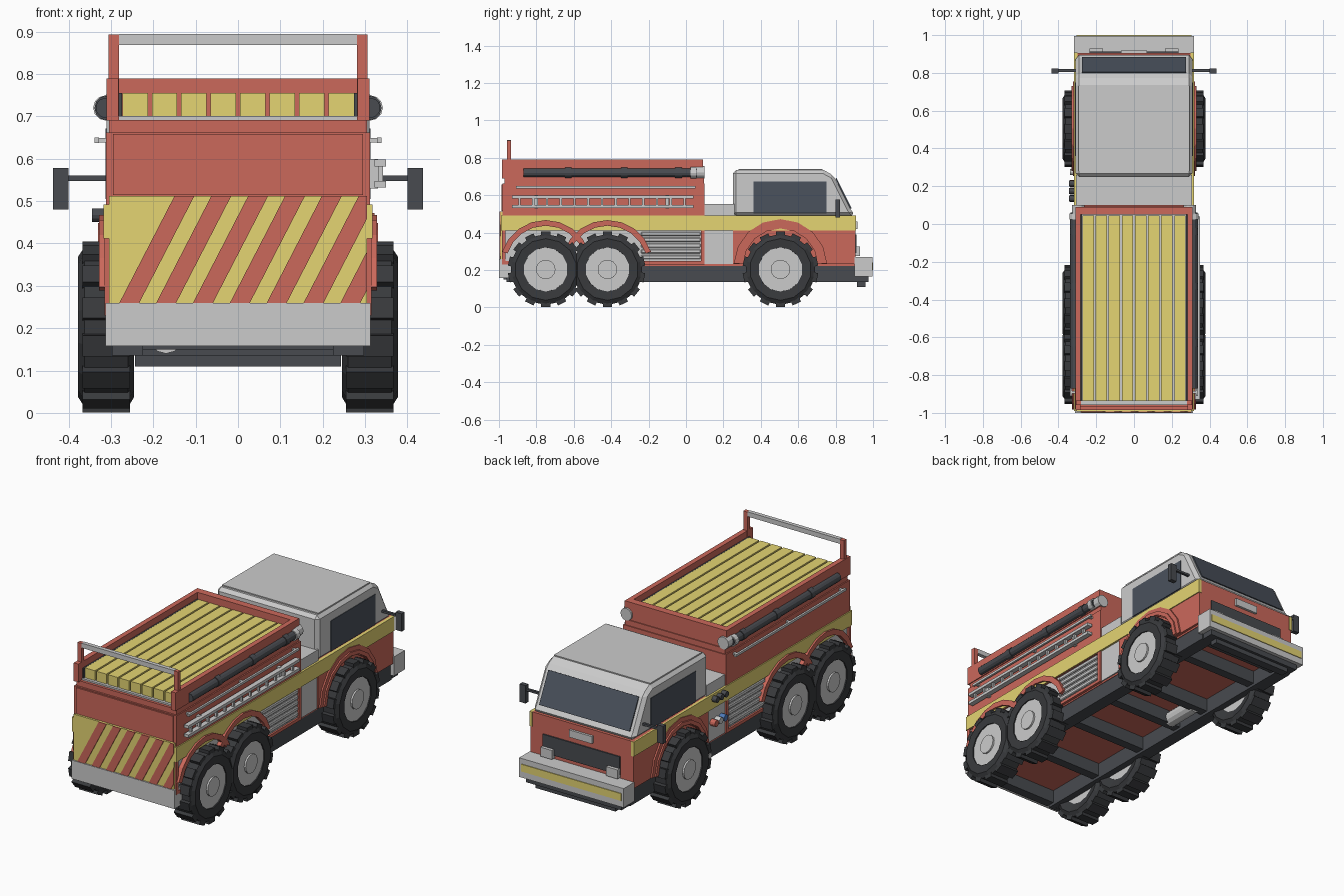
import bpy, bmesh, math
from mathutils import Matrix

if "Cube" in bpy.data.objects:
    bpy.data.objects.remove(bpy.data.objects["Cube"])


def material(name, rgb):
    m = bpy.data.materials.new(name)
    m.diffuse_color = (*rgb, 1)
    m.use_nodes = True
    m.node_tree.nodes["Principled BSDF"].inputs["Base Color"].default_value = m.diffuse_color
    return m


RED = material("red_paint", (0.60, 0.14, 0.105))
YEL = material("yellow_paint", (0.78, 0.66, 0.17))
DARK = material("dark_metal", (0.065, 0.07, 0.08))
TYRE = material("tyre_rubber", (0.04, 0.042, 0.046))
GLASS = material("tinted_glass", (0.07, 0.085, 0.11))
BLUE = material("blue_cap", (0.08, 0.2, 0.5))


def finish(name, bm, mat=None, bevel=0):
    bmesh.ops.recalc_face_normals(bm, faces=bm.faces)
    me = bpy.data.meshes.new(name)
    bm.to_mesh(me)
    bm.free()
    ob = bpy.data.objects.new(name, me)
    bpy.context.collection.objects.link(ob)
    if mat:
        me.materials.append(mat)
    if bevel:
        b = ob.modifiers.new("bevel", 'BEVEL')
        b.width, b.segments = bevel, 1
    return ob


def prism(name, pts, a, b, mat=None, axis='x', bevel=0):
    """Extrude an outline: (y, z) along x, or (x, z) along y."""
    bm = bmesh.new()
    at = (lambda p, t: (t, p[0], p[1])) if axis == 'x' else (lambda p, t: (p[0], t, p[1]))
    lo = [bm.verts.new(at(p, a)) for p in pts]
    hi = [bm.verts.new(at(p, b)) for p in pts]
    bm.faces.new(lo)
    bm.faces.new(hi)
    n = len(pts)
    for i in range(n):
        j = (i + 1) % n
        bm.faces.new((lo[i], lo[j], hi[j], hi[i]))
    return finish(name, bm, mat, bevel)


def box(name, x0, x1, y0, y1, z0, z1, mat=None, bevel=0):
    return prism(name, [(y0, z0), (y1, z0), (y1, z1), (y0, z1)], x0, x1, mat, 'x', bevel)


def sides(name, x0, x1, *rest, **kw):
    """The same box on both sides of the truck."""
    box(name + "_right", x0, x1, *rest, **kw)
    box(name + "_left", -x1, -x0, *rest, **kw)


def cyl(name, c, r, length, axis, mat=None, n=12):
    bm = bmesh.new()
    rot = Matrix.Rotation(math.pi / 2, 4, 'Y' if axis == 'x' else 'X')
    bmesh.ops.create_cone(bm, cap_ends=True, segments=n, radius1=r, radius2=r, depth=length,
                          matrix=Matrix.Translation(c) @ rot)
    return finish(name, bm, mat)


def lathe(name, prof, y, z, s, mat, n):
    """Spin an (x, radius) loop around a wheel axle."""
    bm = bmesh.new()
    rings = [[bm.verts.new((s * x, y + r * math.cos(t), z + r * math.sin(t))) for x, r in prof]
             for t in (2 * math.pi * (i + 0.5) / n for i in range(n))]
    k = len(prof)
    for i in range(n):
        a, b = rings[i], rings[(i + 1) % n]
        for j in range(k):
            bm.faces.new((a[j], a[(j + 1) % k], b[(j + 1) % k], b[j]))
    return finish(name, bm, mat)


def arch(name, y, z, r0, r1, a0, a1, x0, x1, mat, n=8):
    ang = [math.radians(a0 + (a1 - a0) * i / n) for i in range(n + 1)]
    pts = [(y + r1 * math.cos(t), z + r1 * math.sin(t)) for t in ang]
    pts += [(y + r0 * math.cos(t), z + r0 * math.sin(t)) for t in reversed(ang)]
    prism(name, pts, x0, x1, mat)


# Chassis: rails, cross members, floor and exhaust
sides("chassis_rail", 0.225, 0.297, -0.96, 0.91, 0.135, 0.23, DARK)
for i, y in enumerate((-0.95, -0.58, -0.22, 0.08, 0.3, 0.68, 0.87)):
    box(f"cross_member_{i}", -0.225, 0.225, y - 0.025, y + 0.025, 0.15, 0.23, DARK)
box("floor_panel", -0.3, 0.3, -0.96, 0.9, 0.222, 0.235, RED)
cyl("muffler", (-0.17, 0.19, 0.18), 0.04, 0.2, 'y')
cyl("exhaust_tip", (-0.26, 0.275, 0.18), 0.016, 0.16, 'x')

# Wheels
tyre = [(0.26, 0.115), (0.245, 0.165), (0.26, 0.19), (0.362, 0.19), (0.378, 0.165), (0.374, 0.118)]
for wname, y in (("rear", -0.75), ("middle", -0.42), ("front", 0.505)):
    for side, s in (("right", 1), ("left", -1)):
        tag = f"{wname}_{side}"
        lathe("tyre_" + tag, tyre, y, 0.203, s, TYRE, 14)
        cyl("rim_" + tag, (s * 0.315, y, 0.203), 0.122, 0.106, 'x', n=14)
        cyl("hub_" + tag, (s * 0.35, y, 0.203), 0.052, 0.055, 'x', n=14)
        bm = bmesh.new()
        for i in range(14):
            m = (Matrix.Translation((s * 0.311, y, 0.203)) @ Matrix.Rotation(2 * math.pi * i / 14, 4, 'X')
                 @ Matrix.Translation((0, 0, 0.187)) @ Matrix.Diagonal((0.112, 0.05, 0.03, 1)))
            bmesh.ops.create_cube(bm, size=1, matrix=m)
        finish("tread_" + tag, bm, TYRE)

# Rear body: grey lower, red upper, stripe
box("lower_body", -0.305, 0.305, -0.975, 0.1, 0.232, 0.42)
box("upper_body", -0.312, 0.312, -0.98, 0.1, 0.41, 0.662, RED)
box("body_cap", -0.305, 0.305, -0.97, 0.095, 0.662, 0.692, RED)
sides("stripe", 0.3, 0.318, -0.99, 0.908, 0.412, 0.492, YEL)
sides("body_sill", 0.3, 0.315, -0.975, 0.1, 0.23, 0.247, RED)
sides("front_post", 0.3, 0.315, 0.08, 0.1, 0.23, 0.415, RED)
sides("rear_post", 0.3, 0.315, -0.985, -0.965, 0.23, 0.415, RED)
for i in range(5):
    z = 0.258 + 0.031 * i
    sides(f"shutter_slat_{i}", 0.3, 0.314, -0.24, 0.078, z, z + 0.022, bevel=0.004)
for s in (1, -1):
    side = "right" if s > 0 else "left"
    for nm, y in (("rear", -0.75), ("middle", -0.42)):
        arch(f"{nm}_arch_{side}", y, 0.222, 0.215, 0.245, 18, 162, s * 0.3, s * 0.328, RED)
    arch("front_arch_" + side, 0.505, 0.222, 0.2, 0.25, 3, 177, s * 0.3, s * 0.322, RED)
    arch("front_arch_lip_" + side, 0.505, 0.222, 0.205, 0.226, 3, 177, s * 0.3, s * 0.33, RED)

# Rear face: panel, chevrons, bumper
box("rear_panel", -0.295, 0.295, -0.986, -0.97, 0.515, 0.658, RED)
box("chevron_board", -0.305, 0.305, -0.992, -0.97, 0.26, 0.512, YEL)
zb, zt, lean, edge = 0.26, 0.512, 0.13, 0.305
for i in range(7):
    xl = -0.28 + 0.087 * i
    top = [(min(x + lean, edge), zb + (zt - zb) * min(1, (edge - x) / lean)) for x in (xl, xl + 0.047)]
    pts = [(xl, zb), (xl + 0.047, zb), top[1]]
    if top[1][1] < zt and top[0][1] >= zt:
        pts.append((edge, zt))
    prism(f"chevron_{i}", pts + [top[0]], -0.997, -0.985, RED, 'y')
box("rear_bumper", -0.313, 0.313, -1.0, -0.93, 0.158, 0.26)

# Hose bed: open tray with flat hoses and a rear hoop
sides("bed_wall", 0.282, 0.31, -0.985, 0.075, 0.69, 0.79, RED)
sides("bed_liner", 0.274, 0.283, -0.95, 0.05, 0.69, 0.755, DARK)
box("bed_front_wall", -0.31, 0.31, 0.05, 0.09, 0.69, 0.79, RED)
box("bed_floor", -0.285, 0.285, -0.955, 0.06, 0.685, 0.701)
for i in range(8):
    x = -0.243 + 0.0695 * i
    box(f"bed_hose_{i}", x - 0.03, x + 0.03, -0.94, 0.045, 0.7, 0.755, YEL)
sides("hoop_post", 0.281, 0.306, -0.957, -0.935, 0.69, 0.893, RED)
box("hoop_bar", -0.281, 0.281, -0.957, -0.935, 0.869, 0.895)

# Side equipment: suction pipes, lamps, grab rails, ladder
for s in (1, -1):
    side = "right" if s > 0 else "left"
    cyl("suction_pipe_" + side, (s * 0.312, -0.405, 0.72), 0.024, 0.93, 'y', DARK)
    for i, y in enumerate((-0.63, -0.33, -0.04)):
        cyl(f"pipe_clamp_{side}_{i}", (s * 0.31, y, 0.72), 0.029, 0.035, 'y', DARK)
    cyl("corner_lamp_" + side, (s * 0.295, 0.075, 0.722), 0.034, 0.05, 'y')
    cyl("pipe_coupling_" + side, (s * 0.312, 0.04, 0.72), 0.03, 0.03, 'y')
sides("grab_rail", 0.328, 0.339, -0.91, 0.05, 0.637, 0.65)
for i, y in enumerate((-0.89, -0.43, 0.03)):
    sides(f"grab_bracket_{i}", 0.305, 0.33, y - 0.007, y + 0.007, 0.638, 0.649)
for nm, z in (("lower", 0.532), ("upper", 0.582)):
    box(f"ladder_rail_{nm}", 0.322, 0.35, -0.93, 0.04, z, z + 0.016)
for i in range(13):
    y = -0.89 + 0.0735 * i
    box(f"ladder_rung_{i}", 0.33, 0.342, y - 0.006, y + 0.006, 0.54, 0.59)
for i, y in enumerate((-0.8, -0.1)):
    box(f"ladder_bracket_{i}", 0.305, 0.33, y - 0.01, y + 0.01, 0.53, 0.6)

# Pump section with left-hand control panel
box("pump_house", -0.307, 0.307, 0.095, 0.26, 0.232, 0.553)
for i, y in enumerate((0.135, 0.175, 0.215)):
    cyl(f"gauge_{i}", (-0.325, y, 0.467), 0.016, 0.04, 'x', DARK)
    cyl(f"outlet_{i}", (-0.318, y, 0.335), 0.018, 0.04, 'x', (BLUE, None, RED)[i])

# Cab
box("cab_lower", -0.313, 0.313, 0.25, 0.905, 0.232, 0.492, RED)
prism("cab_upper", [(0.25, 0.49), (0.25, 0.735), (0.735, 0.735), (0.79, 0.705), (0.88, 0.525), (0.905, 0.49)],
      -0.31, 0.31, bevel=0.018)
box("roof_plate", -0.293, 0.293, 0.28, 0.73, 0.73, 0.741)
prism("windscreen", [(0.80, 0.69), (0.804, 0.692), (0.885, 0.53), (0.87, 0.53)], -0.275, 0.275, GLASS)
sides("side_window", 0.3, 0.313, 0.36, 0.75, 0.505, 0.672, GLASS)
box("grille", -0.235, 0.235, 0.9, 0.912, 0.29, 0.39, DARK)
box("nose_plate", -0.07, 0.07, 0.9, 0.918, 0.42, 0.46)
sides("headlight", 0.165, 0.235, 0.9, 0.93, 0.275, 0.325)
box("front_bumper", -0.318, 0.318, 0.9, 0.996, 0.165, 0.27)
box("bumper_stripe", -0.305, 0.305, 0.98, 1.0, 0.2, 0.24, YEL)
box("bumper_underside", -0.29, 0.29, 0.9, 0.975, 0.135, 0.17, DARK)
box("bumper_skid", -0.243, 0.243, 0.915, 0.96, 0.11, 0.14, DARK)
sides("mirror_arm", 0.3, 0.405, 0.806, 0.82, 0.548, 0.56, DARK)
sides("mirror", 0.4, 0.437, 0.798, 0.823, 0.48, 0.578, DARK)
